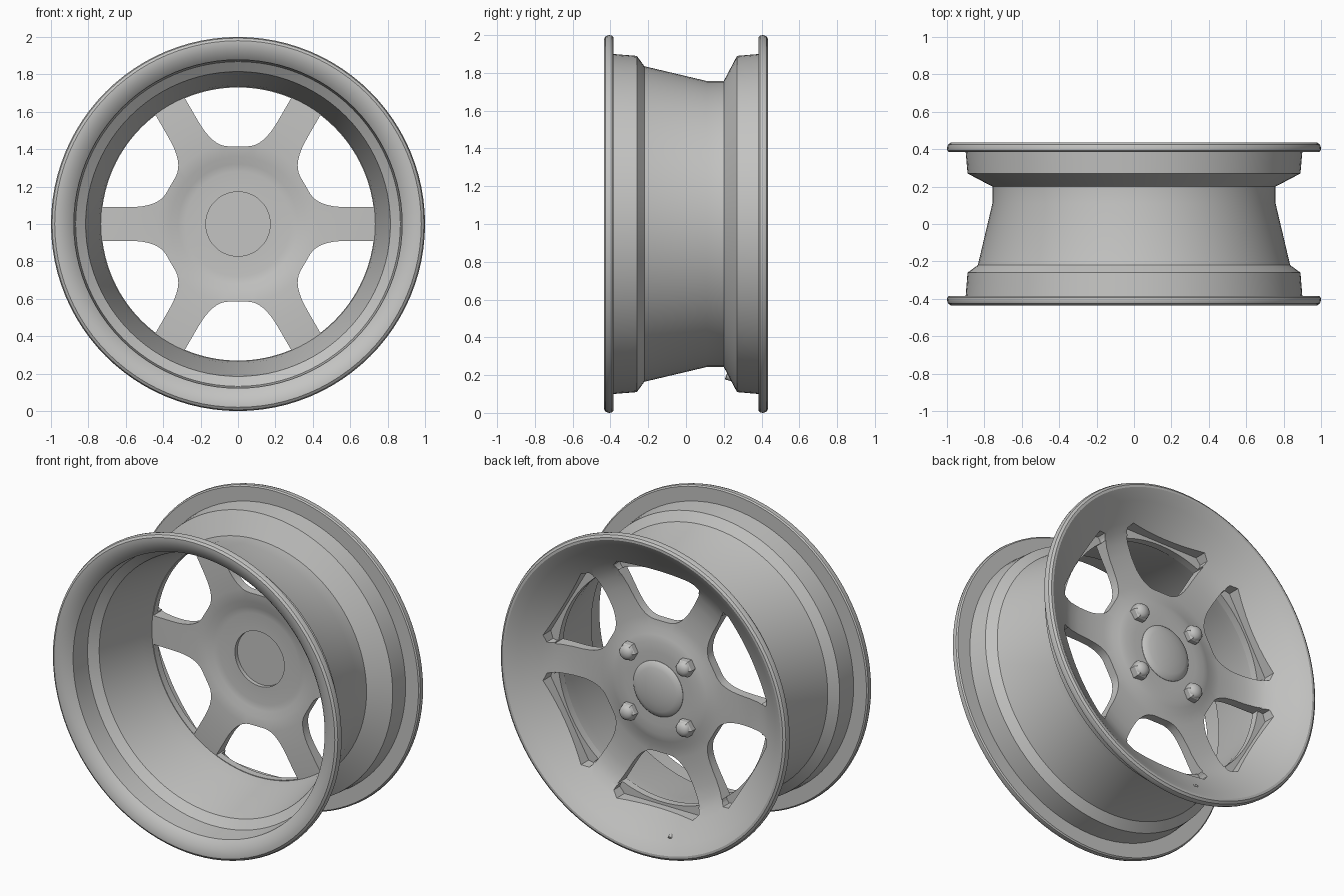
import bpy, bmesh, math
from mathutils import Matrix, Vector

if "Cube" in bpy.data.objects:
    bpy.data.objects.remove(bpy.data.objects["Cube"])

metal = bpy.data.materials.new("grey_metal")
metal.diffuse_color = (0.55, 0.55, 0.54, 1)
metal.use_nodes = True
metal.node_tree.nodes["Principled BSDF"].inputs["Base Color"].default_value = metal.diffuse_color


def make_object(name, bm, mat=metal):
    bmesh.ops.recalc_face_normals(bm, faces=bm.faces)
    me = bpy.data.meshes.new(name)
    bm.to_mesh(me)
    bm.free()
    ob = bpy.data.objects.new(name, me)
    me.materials.append(mat)
    bpy.context.collection.objects.link(ob)
    return ob


def smooth(ob, angle=30):
    bpy.ops.object.select_all(action='DESELECT')
    ob.select_set(True)
    bpy.context.view_layer.objects.active = ob
    bpy.ops.object.shade_smooth_by_angle(angle=math.radians(angle))


def lathe(name, profile, segs, centre=(0, 0, 1), closed=True):
    """Turn a (y, r) profile around an axis parallel to y."""
    bm = bmesh.new()
    cx, cy, cz = centre
    rings = []
    for y, r in profile:
        if r == 0:
            rings.append([bm.verts.new((cx, cy + y, cz))] * segs)
            continue
        rings.append([bm.verts.new((cx + r * math.cos(i * math.tau / segs), cy + y,
                                    cz + r * math.sin(i * math.tau / segs))) for i in range(segs)])
    pairs = list(zip(rings, rings[1:])) + ([(rings[-1], rings[0])] if closed else [])
    for a, b in pairs:
        for i in range(segs):
            j = (i + 1) % segs
            quad = list(dict.fromkeys((a[i], a[j], b[j], b[i])))
            bm.faces.new(quad)
    return make_object(name, bm)


def window_cutter(name, outline, y0, y1):
    """Six prisms around the axle; outline is (tangent, radius)."""
    bm = bmesh.new()
    for k in range(6):
        a = math.radians(30 + 60 * k)
        rad, tan = (math.cos(a), math.sin(a)), (-math.sin(a), math.cos(a))
        vs = [bm.verts.new((u * tan[0] + v * rad[0], y0, 1 + u * tan[1] + v * rad[1]))
              for u, v in outline]
        face = bm.faces.new(vs)
        ext = bmesh.ops.extrude_face_region(bm, geom=[face])
        moved = [g for g in ext["geom"] if isinstance(g, bmesh.types.BMVert)]
        bmesh.ops.translate(bm, verts=moved, vec=(0, y1 - y0, 0))
    ob = make_object(name, bm)
    ob.hide_render = True
    return ob


def cut(ob, cutter):
    mod = ob.modifiers.new("cut", 'BOOLEAN')
    mod.operation, mod.solver, mod.object = 'DIFFERENCE', 'EXACT', cutter
    bpy.context.view_layer.objects.active = ob
    bpy.ops.object.modifier_apply(modifier=mod.name)
    bpy.data.objects.remove(cutter)


# Barrel, both lips, dish and spoke disc as one turned section
outside = [(-0.385, 0.90), (-0.26, 0.89), (-0.22, 0.835), (0.11, 0.757), (0.20, 0.757),
           (0.27, 0.89), (0.385, 0.90)]
back_lip = [(0.385, 0.99), (0.392, 0.998), (0.408, 1.0), (0.425, 0.994), (0.435, 0.98), (0.435, 0.965)]
dish = [(0.42, 0.94), (0.39, 0.90), (0.345, 0.84), (0.31, 0.79), (0.28, 0.745), (0.258, 0.69),
        (0.245, 0.62), (0.24, 0.53), (0.243, 0.43), (0.25, 0.37), (0.264, 0.33), (0.273, 0.29),
        (0.276, 0.23), (0.276, 0.172)]
disc_inside = [(0.215, 0.172), (0.215, 0.28), (0.21, 0.32), (0.195, 0.36), (0.188, 0.43),
               (0.185, 0.55), (0.187, 0.68), (0.19, 0.734)]
inside = [(0.11, 0.744), (-0.22, 0.815), (-0.26, 0.868), (-0.39, 0.878)]
front_lip = [(-0.41, 0.90), (-0.425, 0.93), (-0.435, 0.96), (-0.435, 0.98), (-0.425, 0.994),
             (-0.408, 1.0), (-0.392, 0.998), (-0.385, 0.99)]
rim = lathe("wheel_rim", outside + back_lip + dish + disc_inside + inside + front_lip, 96)

# Six spoke windows with rounded inner corners
half = [(0.0, 0.415)]
p0, p1, p2 = Vector((0.05, 0.415)), Vector((0.136, 0.415)), Vector((0.213, 0.55))
for i in range(9):
    t = i / 8
    p = p0 * (1 - t) ** 2 + p1 * 2 * t * (1 - t) + p2 * t * t
    half.append((p.x, p.y))
for i in range(9):
    a = math.radians(22.9 * (1 - i / 8))
    half.append((0.73 * math.sin(a), 0.73 * math.cos(a)))
outline = half + [(-u, v) for u, v in reversed(half[1:-1])]
cut(rim, window_cutter("window_cutter", outline, 0.0, 0.6))

# Straight-edged pocket at the outer end of each window
right = [(0.19, 0.58), (0.29, 0.69), (0.297, 0.71), (0.265, 0.747)]
pocket = right + [(-u, v) for u, v in reversed(right)]
cut(rim, window_cutter("pocket_cutter", pocket, 0.235, 0.6))
smooth(rim, 28)

# Domed centre cap
cap = lathe("centre_cap", [(0.24, 0), (0.24, 0.173), (0.278, 0.173), (0.288, 0.163), (0.298, 0.135),
                           (0.306, 0.09), (0.311, 0.045), (0.312, 0)], 64, closed=False)
smooth(cap, 40)

# Four wheel nuts: hexagon body with a domed top
for sx in (-1, 1):
    for sz in (-1, 1):
        c = (sx * 0.197, 0.25, 1 + sz * 0.19)
        lathe("nut_body", [(0, 0), (0, 0.056), (0.055, 0.056), (0.068, 0.046), (0.068, 0)], 6, c, False)
        dome = [(0.06, 0.0)] + [(0.06 + 0.03 * math.sin(i * math.pi / 10),
                                 0.046 * math.cos(i * math.pi / 10)) for i in range(5)] + [(0.09, 0)]
        smooth(lathe("nut_dome", dome, 24, c, False), 50)

# Valve stem slanting through the dish
start, end = Vector((-0.14, 0.215, 0.20)), Vector((-0.15, 0.375, 0.135))
axis = end - start
bm = bmesh.new()
bmesh.ops.create_cone(bm, cap_ends=True, segments=16, radius1=0.024, radius2=0.012, depth=axis.length,
                      matrix=Matrix.Translation((start + end) / 2)
                      @ axis.to_track_quat('Z', 'Y').to_matrix().to_4x4())
smooth(make_object("valve_stem", bm), 40)
